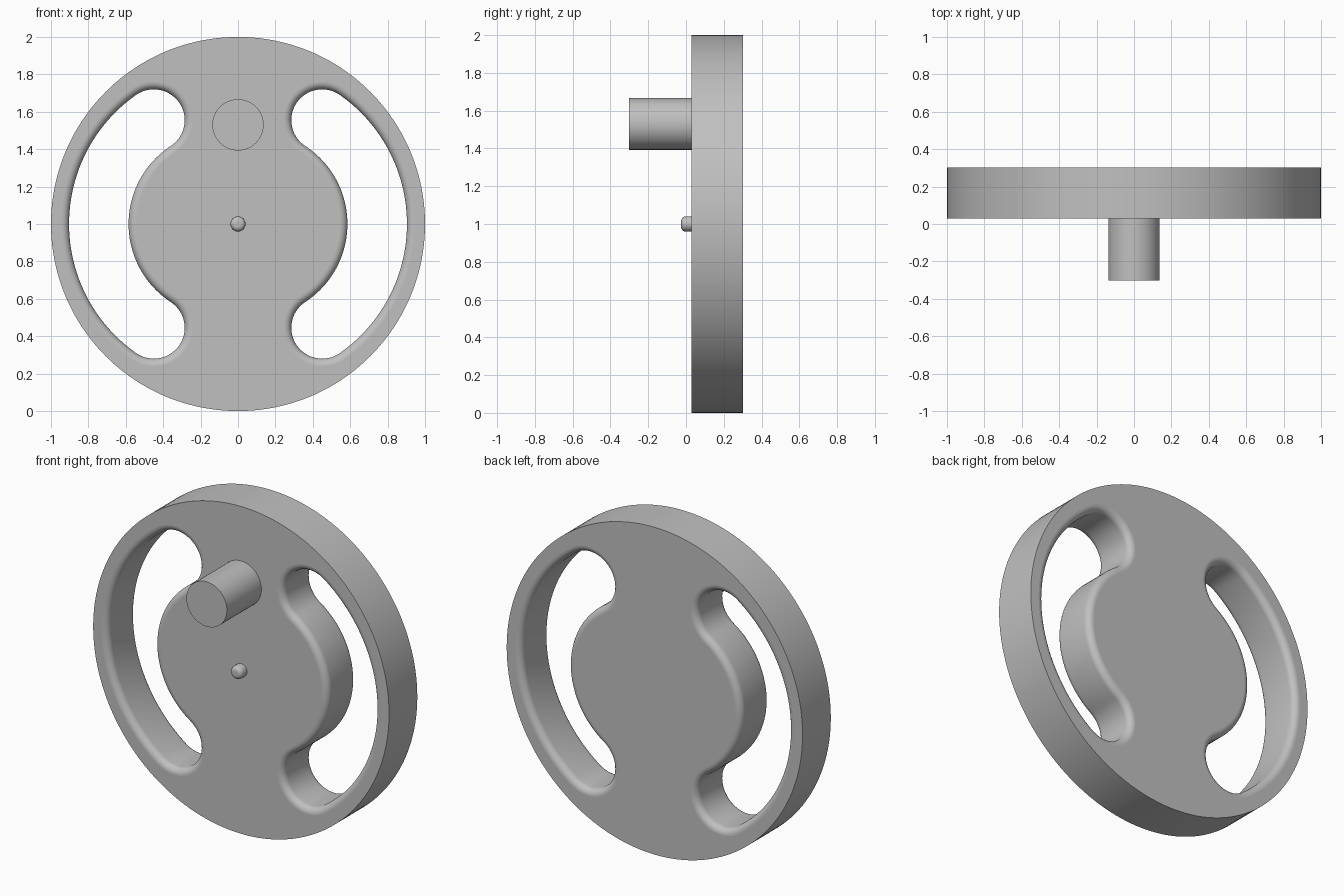
import bpy, bmesh
from math import sin, cos, pi, atan2, hypot, radians
from mathutils import Matrix

cube = bpy.data.objects.get("Cube")
if cube:
    bpy.data.objects.remove(cube)

grey = bpy.data.materials.new("plain grey")
grey.use_nodes = True
colour = (0.53, 0.53, 0.53, 1)
grey.diffuse_color = colour
grey.node_tree.nodes["Principled BSDF"].inputs["Base Color"].default_value = colour

FRONT, BACK = 0.03, 0.303
CENTRE_Z = 1.0
FILLET = 0.04


def add_object(name, bm):
    mesh = bpy.data.meshes.new(name)
    bm.to_mesh(mesh)
    bm.free()
    mesh.materials.append(grey)
    obj = bpy.data.objects.new(name, mesh)
    bpy.context.collection.objects.link(obj)
    return obj


def arc(cx, cz, r, start, end, n):
    """Points along an arc, leaving out the last one."""
    return [(cx + r * cos(start + (end - start) * i / n),
             cz + r * sin(start + (end - start) * i / n)) for i in range(n)]


def slot_outline(side, grow):
    """Window made of four tangent arcs, widened by grow."""
    hub_x, rim_x, end_x, end_z, end_r = 0.087, 0.06, 0.45, 0.555, 0.165
    t = atan2(end_z, end_x - hub_x)
    u = atan2(end_z, end_x - rim_x)
    hub_r = hypot(end_x - hub_x, end_z) - end_r - grow
    rim_r = hypot(end_x - rim_x, end_z) + end_r + grow
    pts = arc(hub_x, 0, hub_r, -t, t, 40)
    pts += arc(end_x, end_z, end_r + grow, t + pi, u, 28)
    pts += arc(rim_x, 0, rim_r, u, -u, 48)
    pts += arc(end_x, -end_z, end_r + grow, -u, -t - pi, 28)
    return [(side * x, z) for x, z in pts]


def make_wheel():
    bm = bmesh.new()

    def ring(points, y):
        return [bm.verts.new((x, y, z + CENTRE_Z)) for x, z in points]

    # Each stack of rings is one wall running from front to back
    circle = arc(0, 0, 1, 0, 2 * pi, 160)
    stacks = [[ring(circle, y) for y in (FRONT, BACK)]]
    steps = [i * pi / 16 for i in range(9)]
    levels = [(FILLET * (1 - sin(a)), FILLET * (1 - cos(a))) for a in steps]
    for side in (-1, 1):
        rings = [ring(slot_outline(side, g), FRONT + d) for g, d in levels]
        rings += [ring(slot_outline(side, g), BACK - d) for g, d in reversed(levels)]
        stacks.append(rings)

    # Flat front and back faces with the windows left open
    for index in (0, -1):
        edges = []
        for stack in stacks:
            loop = stack[index]
            edges += [bm.edges.new((loop[i - 1], loop[i])) for i in range(len(loop))]
        bmesh.ops.triangle_fill(bm, edges=edges, use_beauty=True)

    # Rim and filleted window walls
    for stack in stacks:
        for a, b in zip(stack, stack[1:]):
            for i in range(len(a)):
                bm.faces.new((a[i - 1], a[i], b[i], b[i - 1])).smooth = True
    bmesh.ops.recalc_face_normals(bm, faces=bm.faces)
    return add_object("wheel", bm)


def make_peg(name, radius, y0, y1, z, rounding=0):
    """Cylinder along y, with an optionally rounded front end."""
    bm = bmesh.new()
    bmesh.ops.create_cone(bm, cap_ends=True, segments=64, radius1=radius,
                          radius2=radius, depth=y1 - y0,
                          matrix=Matrix.Translation((0, (y0 + y1) / 2, z))
                          @ Matrix.Rotation(radians(90), 4, "X"))
    if rounding:
        edges = [e for e in bm.edges if all(v.co.y < y0 + 0.001 for v in e.verts)]
        bmesh.ops.bevel(bm, geom=edges, offset=rounding, segments=6,
                        profile=0.5, affect="EDGES")
    for f in bm.faces:
        f.smooth = len(f.verts) <= 4
    return add_object(name, bm)


make_wheel()
make_peg("crank_handle", 0.137, -0.303, FRONT + 0.01, 1.53)
make_peg("centre_pin", 0.04, -0.026, FRONT + 0.01, CENTRE_Z, rounding=0.025)
